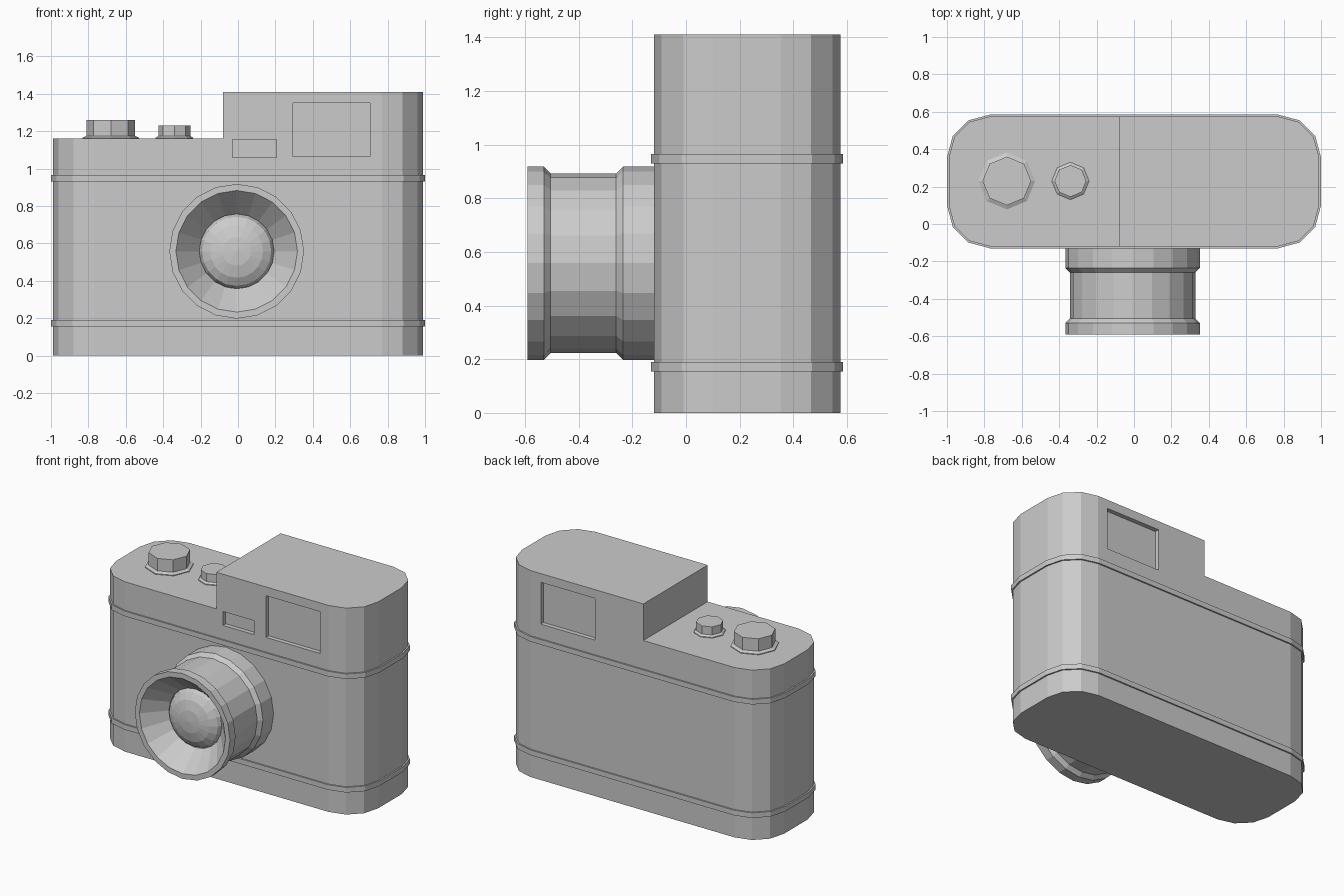
import bpy, bmesh, math
from mathutils import Matrix

if "Cube" in bpy.data.objects:
    bpy.data.objects.remove(bpy.data.objects["Cube"])

grey = bpy.data.materials.new("grey")
grey.diffuse_color = (0.6, 0.6, 0.6, 1)
grey.use_nodes = True
grey.node_tree.nodes["Principled BSDF"].inputs["Base Color"].default_value = grey.diffuse_color


def finish(name, bm):
    bmesh.ops.recalc_face_normals(bm, faces=bm.faces)
    me = bpy.data.meshes.new(name)
    bm.to_mesh(me)
    bm.free()
    me.materials.append(grey)
    ob = bpy.data.objects.new(name, me)
    bpy.context.collection.objects.link(ob)
    return ob


def outline(grow=0.0):
    """Rounded rectangle with three-segment corners."""
    r = 0.22 + grow
    pts = []
    for k, (cx, cy) in enumerate([(0.77, 0.355), (-0.77, 0.355),
                                  (-0.77, 0.10), (0.77, 0.10)]):
        for s in range(4):
            a = math.radians(90 * k + 30 * s)
            pts.append((cx + r * math.cos(a), cy + r * math.sin(a)))
    return pts


def prism(bm, pts, z0, z1):
    """Extrude an outline upwards and return its top face."""
    face = bm.faces.new([bm.verts.new((x, y, z0)) for x, y in pts])
    res = bmesh.ops.extrude_face_region(bm, geom=[face], use_keep_orig=True)
    top = [g for g in res["geom"] if isinstance(g, bmesh.types.BMFace)][0]
    for v in top.verts:
        v.co.z = z1
    return top


def lathe(name, profile, sides, matrix):
    """Revolve (radius, height) pairs about z; zero radius makes a pole."""
    bm = bmesh.new()
    rings = []
    for r, h in profile:
        n = sides if r > 0 else 1
        rings.append([bm.verts.new((r * math.cos(2 * math.pi * i / sides),
                                    r * math.sin(2 * math.pi * i / sides), h))
                      for i in range(n)])
    for a, b in zip(rings, rings[1:]):
        for i in range(sides):
            j = (i + 1) % sides
            quad = [a[i % len(a)], a[j % len(a)], b[j % len(b)], b[i % len(b)]]
            bm.faces.new(list(dict.fromkeys(quad)))
    bm.transform(matrix)
    return finish(name, bm)


# Camera body with the raised viewfinder side
bm = bmesh.new()
top = prism(bm, outline(), 0, 1.16)
bmesh.ops.bisect_plane(bm, geom=[top] + list(top.edges) + list(top.verts),
                       plane_co=(-0.08, 0, 0), plane_no=(1, 0, 0))
raised = [f for f in bm.faces if min(v.co.z for v in f.verts) > 1.1
          and f.calc_center_median().x > 0]
res = bmesh.ops.extrude_face_region(bm, geom=raised)
for g in res["geom"]:
    if isinstance(g, bmesh.types.BMVert):
        g.co.z = 1.41
body = finish("body", bm)

# Recessed windows: x range, z range, face y
for x0, x1, z0, z1, y in [(0.295, 0.705, 1.065, 1.35, -0.12),
                          (-0.03, 0.205, 1.06, 1.155, -0.12),
                          (0.285, 0.695, 1.065, 1.35, 0.575)]:
    bm = bmesh.new()
    bmesh.ops.create_cube(bm, size=1, matrix=Matrix.Translation(
        ((x0 + x1) / 2, y, (z0 + z1) / 2)) @ Matrix.Diagonal((x1 - x0, 0.06, z1 - z0, 1)))
    cutter = finish("window_cutter", bm)
    mod = body.modifiers.new("window", "BOOLEAN")
    mod.operation, mod.solver, mod.object = "DIFFERENCE", "EXACT", cutter
    bpy.context.view_layer.objects.active = body
    bpy.ops.object.modifier_apply(modifier=mod.name)
    bpy.data.objects.remove(cutter)

# Trim bands around the body
for name, z0, z1 in [("lower_band", 0.155, 0.19), ("upper_band", 0.93, 0.965)]:
    bm = bmesh.new()
    prism(bm, outline(0.01), z0, z1)
    finish(name, bm)

# Lens barrel with flared hood and the domed glass inside it
to_front = Matrix.Translation((-0.007, 0, 0.558)) @ Matrix.Rotation(math.pi / 2, 4, "X")
lathe("lens_barrel", [(0, 0.11), (0.36, 0.11), (0.36, 0.235), (0.335, 0.26),
                      (0.335, 0.505), (0.36, 0.53), (0.36, 0.59), (0.325, 0.59),
                      (0.2, 0.45), (0.2, 0.40), (0, 0.40)], 20, to_front)
dome = [(0.2 * math.sin(math.radians(a)), 0.44 + 0.08 * math.cos(math.radians(a)))
        for a in (90, 67.5, 45, 22.5)]
lathe("lens_glass", [(0, 0.41), (0.2, 0.41)] + dome + [(0, 0.52)], 20, to_front)

# Octagonal dials on the top plate
for name, x, r, rb, z in [("large_dial", -0.68, 0.13, 0.152, 0.26),
                          ("small_dial", -0.34, 0.085, 0.1, 0.23)]:
    lathe(name, [(0, 0.15), (rb, 0.15), (rb, 0.165), (r, 0.175), (r, z), (0, z)], 8,
          Matrix.Translation((x, 0.23, 1.0)))
